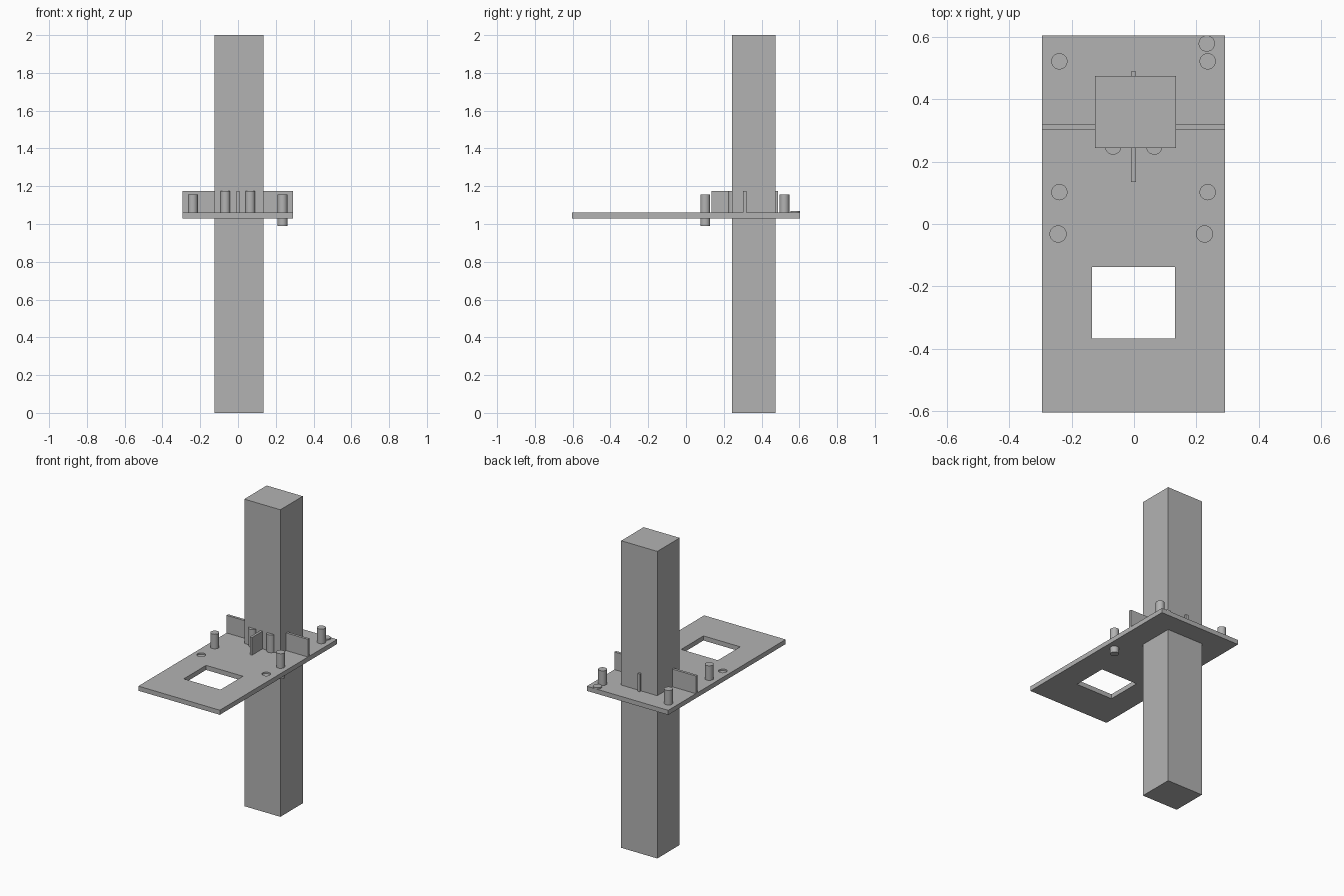
import bpy
import math

cube = bpy.data.objects.get("Cube")
if cube:
    bpy.data.objects.remove(cube, do_unlink=True)

GREY = (0.45, 0.45, 0.45, 1.0)
grey = bpy.data.materials.new("plain grey")
grey.use_nodes = True
grey.diffuse_color = GREY
grey.node_tree.nodes["Principled BSDF"].inputs["Base Color"].default_value = GREY


def box(name, x, y, z):
    """Box from (low, high) pairs."""
    bpy.ops.mesh.primitive_cube_add(size=1, location=[sum(p) / 2 for p in (x, y, z)])
    ob = bpy.context.object
    ob.name = name
    ob.scale = [p[1] - p[0] for p in (x, y, z)]
    bpy.ops.object.transform_apply(location=False, rotation=False, scale=True)
    ob.data.materials.append(grey)
    return ob


def peg(name, x, y, z, radius=0.026):
    """Upright round peg between two heights."""
    bpy.ops.mesh.primitive_cylinder_add(vertices=32, radius=radius, depth=z[1] - z[0],
                                        location=(x, y, sum(z) / 2))
    ob = bpy.context.object
    ob.name = name
    ob.data.materials.append(grey)
    bpy.ops.object.shade_smooth_by_angle(angle=math.radians(30))
    return ob


BOTTOM, TOP = 1.03, 1.06
FIN_TOP, PEG_TOP = 1.175, 1.155

# Column and the plate it passes through
box("column", (-0.125, 0.135), (0.243, 0.474), (0, 2))
plate = box("plate", (-0.295, 0.292), (-0.604, 0.604), (BOTTOM, TOP))

# Square window and two shallow round recesses in the plate
cutters = [
    box("window_cutter", (-0.134, 0.131), (-0.367, -0.137), (BOTTOM - 0.1, TOP + 0.1)),
    peg("right_recess_cutter", -0.243, -0.032, (TOP - 0.01, TOP + 0.1)),
    peg("left_recess_cutter", 0.226, -0.032, (TOP - 0.01, TOP + 0.1)),
]
bpy.context.view_layer.objects.active = plate
for cutter in cutters:
    mod = plate.modifiers.new(cutter.name, "BOOLEAN")
    mod.operation = "DIFFERENCE"
    mod.solver = "EXACT"
    mod.object = cutter
    bpy.ops.object.modifier_apply(modifier=mod.name)
    bpy.data.objects.remove(cutter, do_unlink=True)

# Upright fins around the column
box("cross_fin", (-0.295, 0.292), (0.303, 0.32), (TOP, FIN_TOP))
box("long_fin", (-0.009, 0.007), (0.135, 0.488), (TOP, FIN_TOP))

# Corner pegs; the front left one runs through the plate
for side, x in (("right", -0.239), ("left", 0.236)):
    peg("back_" + side + "_peg", x, 0.521, (TOP, PEG_TOP))
    low = 0.99 if side == "left" else TOP
    peg("front_" + side + "_peg", x, 0.102, (low, PEG_TOP))

# Taller pegs against the column, and a low disc at the back corner
for side, x in (("right", -0.067), ("left", 0.065)):
    peg("middle_" + side + "_peg", x, 0.248, (TOP, FIN_TOP))
peg("corner_disc", 0.233, 0.578, (TOP, TOP + 0.008))
